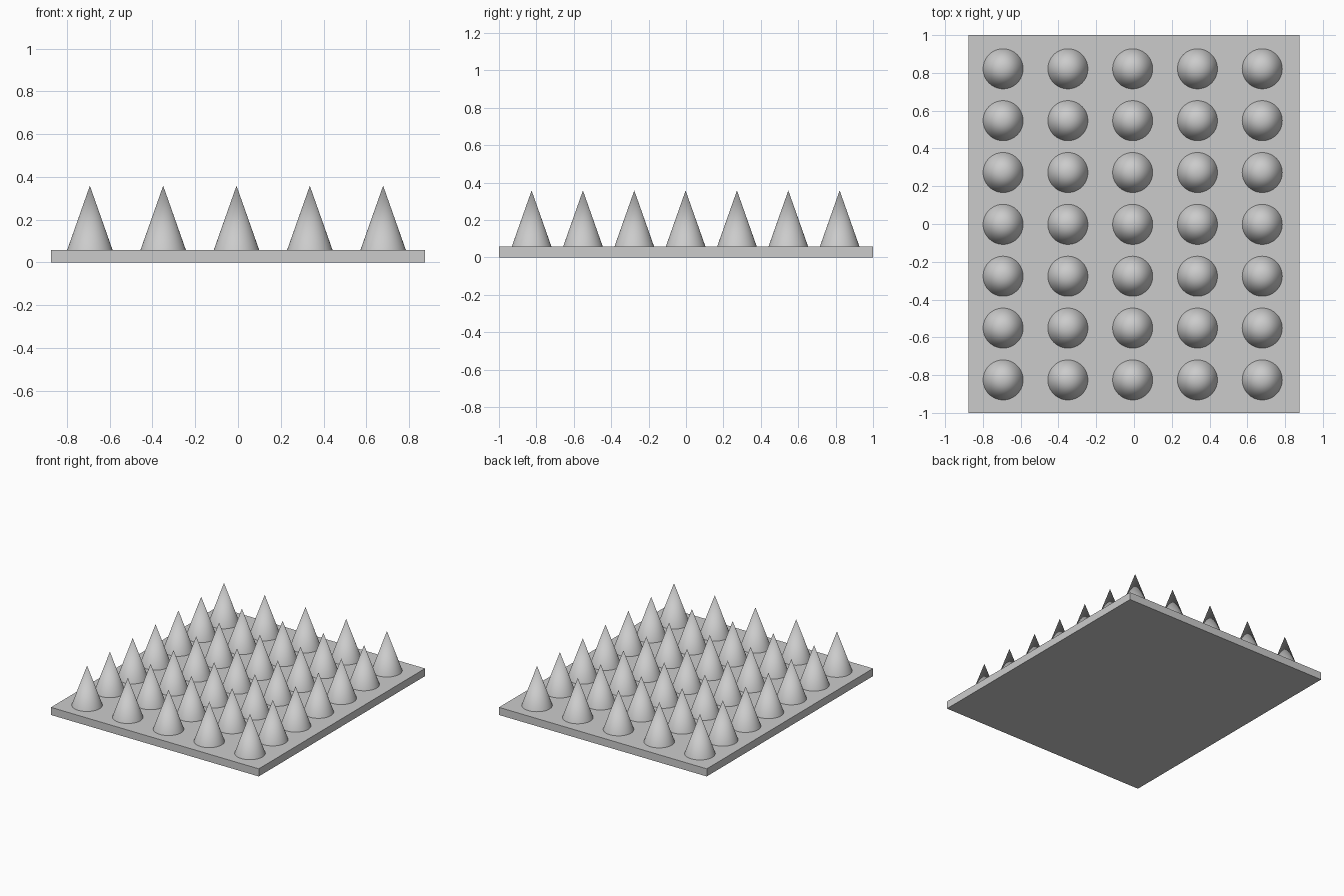
import bpy
import bmesh
from mathutils import Matrix

if "Cube" in bpy.data.objects:
    bpy.data.objects.remove(bpy.data.objects["Cube"])

WIDTH, DEPTH, THICK = 1.75, 2.0, 0.058
COLS, ROWS = 5, 7
STEP_X, STEP_Y = 0.343, 0.2745
OFF_X, OFF_Y = -0.007, -0.002      # grid sits very slightly off centre
RADIUS, HEIGHT, SIDES = 0.106, 0.3, 64


def add_object(name, bm):
    mesh = bpy.data.meshes.new(name)
    bm.to_mesh(mesh)
    bm.free()
    obj = bpy.data.objects.new(name, mesh)
    bpy.context.collection.objects.link(obj)
    return obj


# Flat base plate
bm = bmesh.new()
bmesh.ops.create_cube(bm, size=1, matrix=Matrix.Translation((0, 0, THICK / 2))
                      @ Matrix.Diagonal((WIDTH, DEPTH, THICK, 1)))
add_object("base_plate", bm)

# One spike, shared as linked copies over the grid
bm = bmesh.new()
bmesh.ops.create_cone(bm, cap_ends=True, segments=SIDES, radius1=RADIUS, radius2=0,
                      depth=HEIGHT, matrix=Matrix.Translation((0, 0, HEIGHT / 2)))
bmesh.ops.remove_doubles(bm, verts=bm.verts, dist=1e-5)
spike = add_object("spike", bm)
bpy.context.view_layer.objects.active = spike
spike.select_set(True)
bpy.ops.object.shade_smooth_by_angle()

for row in range(ROWS):
    for col in range(COLS):
        first = row == 0 and col == 0
        obj = spike if first else spike.copy()
        obj.name = f"spike_{row + 1}_{col + 1}"
        obj.location = (OFF_X + (col - (COLS - 1) / 2) * STEP_X,
                        OFF_Y + (row - (ROWS - 1) / 2) * STEP_Y, THICK)
        if not first:
            bpy.context.collection.objects.link(obj)
